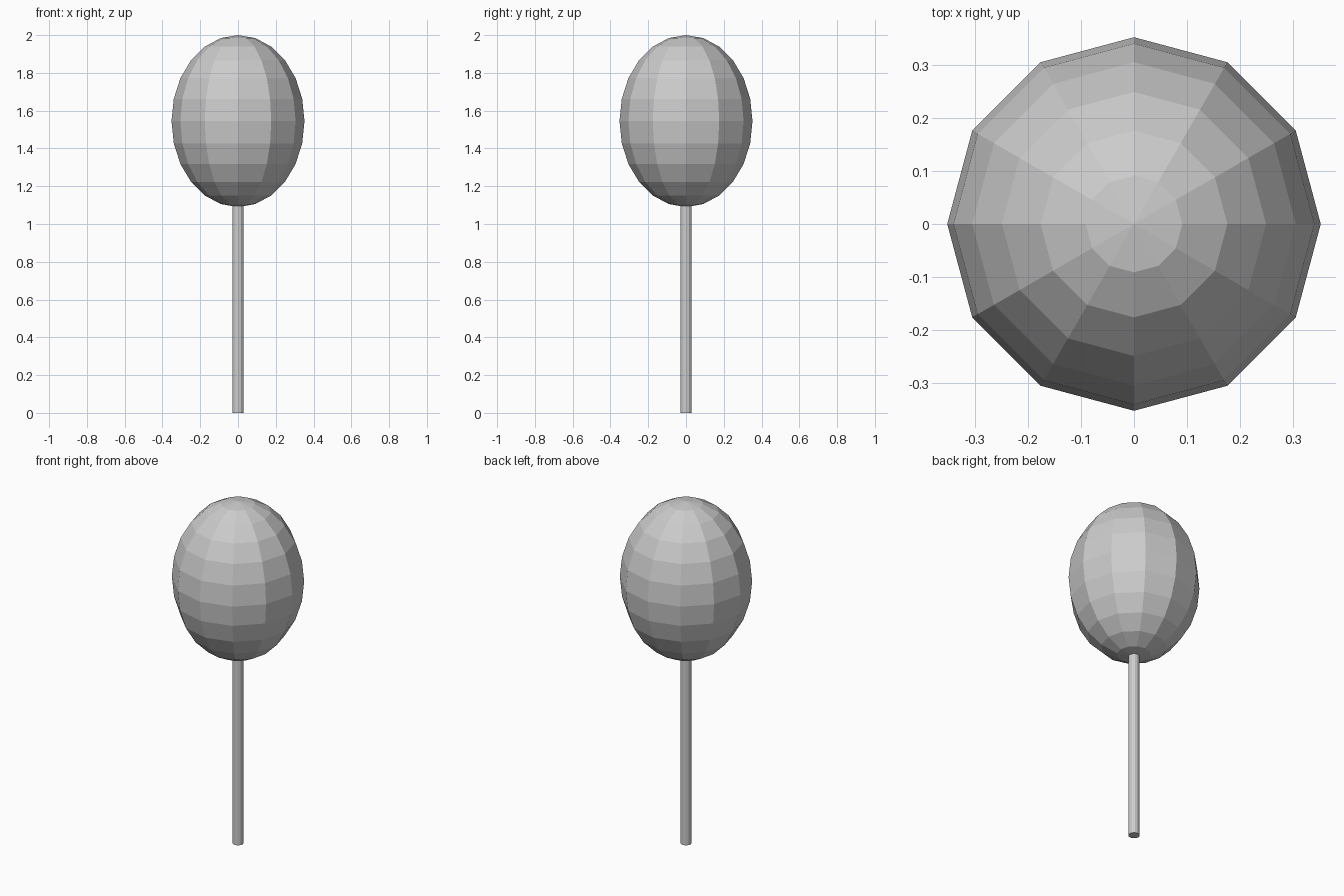
import bpy

if "Cube" in bpy.data.objects:
    bpy.data.objects.remove(bpy.data.objects["Cube"])

BALL_R = 0.352      # widest radius of the head
BALL_H = 0.455      # half height of the head
BALL_Z = 2.0 - BALL_H
STICK_R = 0.03
STICK_TOP = 1.11    # ends just inside the head

# Egg-shaped head: faceted ellipsoid
bpy.ops.mesh.primitive_uv_sphere_add(segments=12, ring_count=12, radius=1,
                                     location=(0, 0, BALL_Z))
head = bpy.context.object
head.name = "head"
head.scale = (BALL_R, BALL_R, BALL_H)
bpy.ops.object.transform_apply(location=False, rotation=False, scale=True)

# Straight stick standing on the ground
bpy.ops.mesh.primitive_cylinder_add(vertices=12, radius=STICK_R, depth=STICK_TOP,
                                    location=(0, 0, STICK_TOP / 2))
stick = bpy.context.object
stick.name = "stick"
